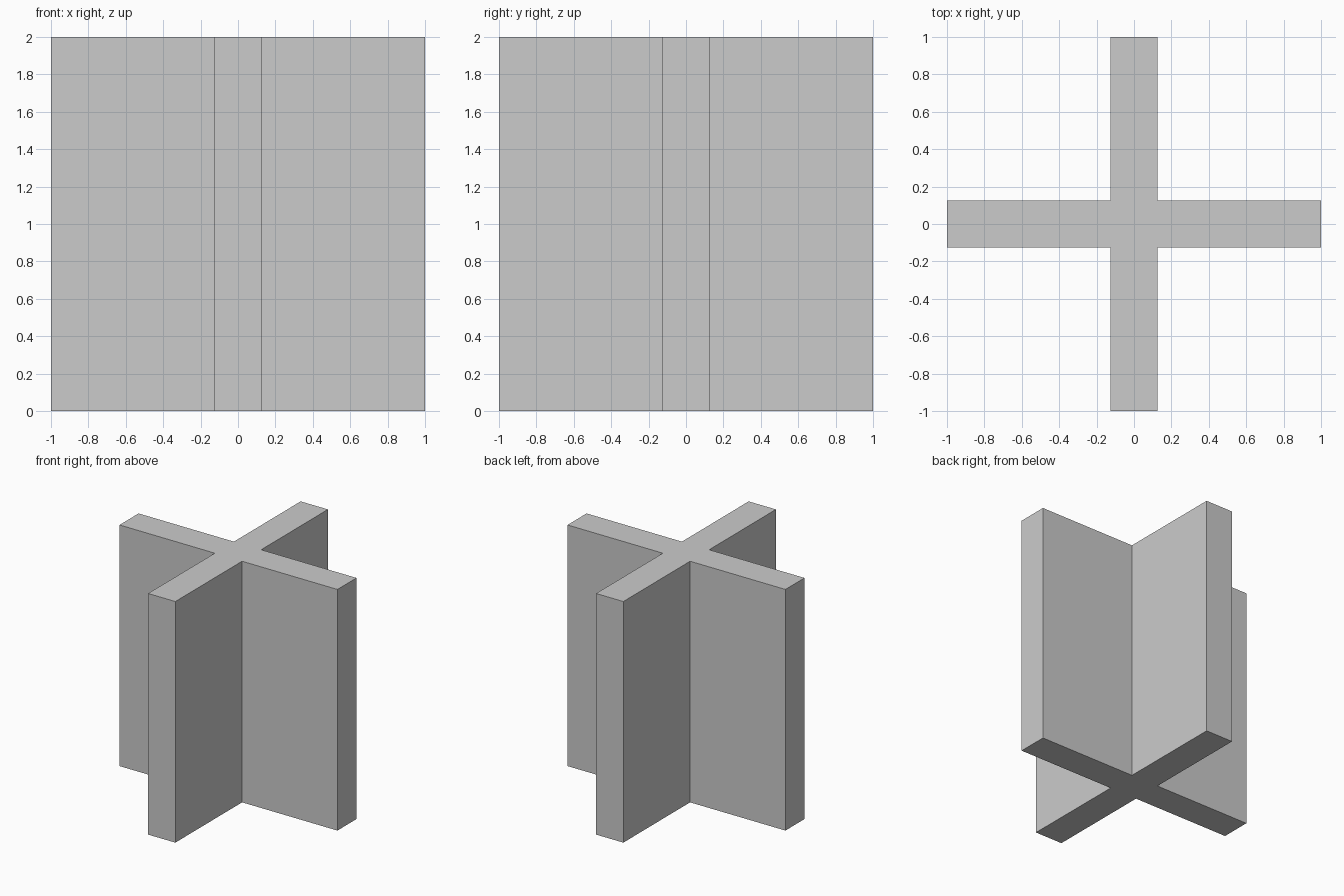
import bpy
import bmesh

if "Cube" in bpy.data.objects:
    bpy.data.objects.remove(bpy.data.objects["Cube"])

REACH = 1.0     # arm length from the centre
HALF = 0.125    # half the arm thickness
HEIGHT = 2.0

# Cross outline: one corner group, turned through four quarter turns
outline = []
corner = [(REACH, -HALF), (REACH, HALF), (HALF, HALF)]
for _ in range(4):
    outline += corner
    corner = [(-y, x) for x, y in corner]

# Extrude the outline into a cross-shaped column
bm = bmesh.new()
base = bm.faces.new([bm.verts.new((x, y, 0)) for x, y in outline])
top = bmesh.ops.extrude_face_region(bm, geom=[base], use_keep_orig=True)
bmesh.ops.translate(bm, vec=(0, 0, HEIGHT),
                    verts=[v for v in top["geom"] if isinstance(v, bmesh.types.BMVert)])
bmesh.ops.recalc_face_normals(bm, faces=bm.faces)

mesh = bpy.data.meshes.new("cross_column")
bm.to_mesh(mesh)
bm.free()
bpy.context.collection.objects.link(bpy.data.objects.new("cross_column", mesh))
